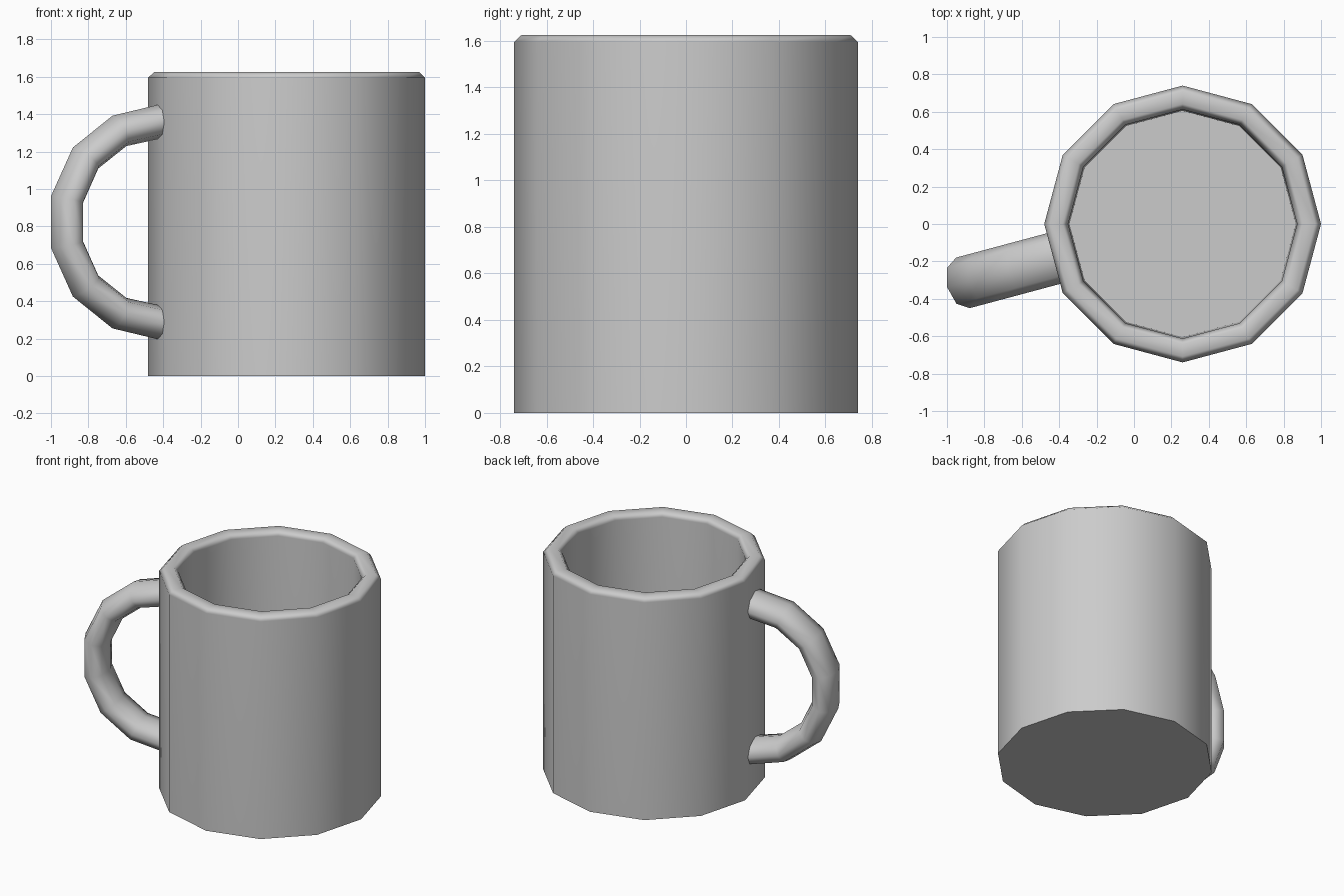
import bpy, bmesh
from math import sin, cos, pi, radians
from mathutils import Vector

if "Cube" in bpy.data.objects:
    bpy.data.objects.remove(bpy.data.objects["Cube"])

CENTRE = Vector((0.26, 0, 0))   # axis of the cup
HANDLE_ANGLE = radians(195)     # handle sits on the middle of a side

grey = bpy.data.materials.new("grey_ceramic")
grey.diffuse_color = (0.55, 0.55, 0.55, 1)
grey.use_nodes = True
grey.node_tree.nodes["Principled BSDF"].inputs["Base Color"].default_value = grey.diffuse_color


def build(name, rings):
    """Skin a list of equal-sized rings and cap both ends."""
    bm = bmesh.new()
    loops = [[bm.verts.new(p) for p in ring] for ring in rings]
    for a, b in zip(loops, loops[1:]):
        n = len(a)
        for i in range(n):
            j = (i + 1) % n
            bm.faces.new((a[i], a[j], b[j], b[i]))
    bm.faces.new(loops[0][::-1])
    bm.faces.new(loops[-1])
    bmesh.ops.recalc_face_normals(bm, faces=bm.faces)
    mesh = bpy.data.meshes.new(name)
    bm.to_mesh(mesh)
    bm.free()
    mesh.materials.append(grey)
    obj = bpy.data.objects.new(name, mesh)
    bpy.context.collection.objects.link(obj)
    bpy.ops.object.select_all(action='DESELECT')
    obj.select_set(True)
    bpy.context.view_layer.objects.active = obj
    bpy.ops.object.shade_smooth_by_angle(angle=radians(70))
    return obj


# Cup: 12-sided profile of (radius, height), outside up, over the rim, down inside
profile = [(0.74, 0), (0.74, 1.595), (0.708, 1.625), (0.642, 1.625),
           (0.612, 1.595), (0.605, 0.12)]
cup = build("cup_body", [[CENTRE + Vector((r * cos(i * pi / 6), r * sin(i * pi / 6), z))
                          for i in range(12)] for r, z in profile])
# keep the tall walls evenly shaded next to the small rim bevel
weighted = cup.modifiers.new("even_wall_shading", 'WEIGHTED_NORMAL')
weighted.keep_sharp = True

# Handle: flattened octagon swept along a mirrored arc of (distance from axis, height)
half = [(0.68, 0.542), (0.926, 0.487), (1.113, 0.342), (1.216, 0.12)]
MID_Z, THICK, WIDTH = 0.823, 0.09, 0.14
path = [Vector(p) for p in half] + [Vector((r, -z)) for r, z in reversed(half)]
out = Vector((cos(HANDLE_ANGLE), sin(HANDLE_ANGLE), 0))
side = Vector((-out.y, out.x, 0))
rings = []
for k, p in enumerate(path):
    d_in = (p - path[max(k - 1, 0)]).normalized()
    d_out = (path[min(k + 1, len(path) - 1)] - p).normalized()
    tangent = (d_in + d_out).normalized()
    normal = Vector((-tangent.y, tangent.x))
    ring = []
    for i in range(8):
        a = i * pi / 4
        q = p + normal * THICK * cos(a)
        ring.append(CENTRE + out * q.x + side * WIDTH * sin(a) + Vector((0, 0, MID_Z + q.y)))
    rings.append(ring)
build("handle", rings)
